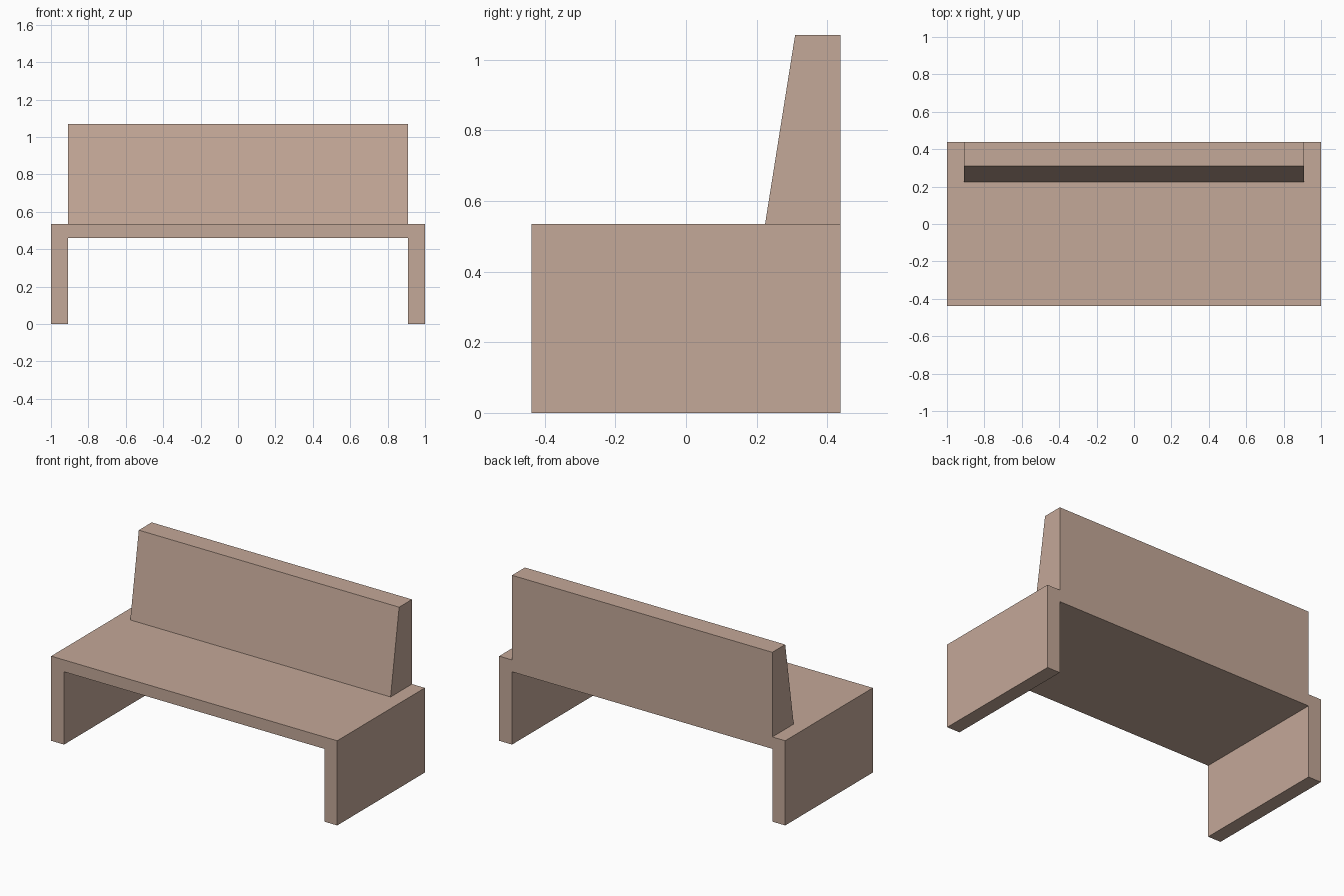
import bpy
import bmesh
from mathutils import Vector

if "Cube" in bpy.data.objects:
    bpy.data.objects.remove(bpy.data.objects["Cube"])

HALF_DEPTH = 0.4375
SEAT_TOP = 0.535
LEG_INNER = 0.91

# One warm stone colour for the whole bench
stone = bpy.data.materials.new("warm stone")
stone.diffuse_color = (0.552, 0.392, 0.314, 1.0)
stone.use_nodes = True
stone.node_tree.nodes["Principled BSDF"].inputs["Base Color"].default_value = stone.diffuse_color


def prism(name, profile, direction):
    """Extrude a closed flat profile along a direction into a solid."""
    bm = bmesh.new()
    face = bm.faces.new([bm.verts.new(p) for p in profile])
    ext = bmesh.ops.extrude_face_region(bm, geom=[face], use_keep_orig=True)
    verts = [g for g in ext["geom"] if isinstance(g, bmesh.types.BMVert)]
    bmesh.ops.translate(bm, verts=verts, vec=Vector(direction))
    bmesh.ops.recalc_face_normals(bm, faces=bm.faces)
    mesh = bpy.data.meshes.new(name)
    bm.to_mesh(mesh)
    bm.free()
    mesh.materials.append(stone)
    obj = bpy.data.objects.new(name, mesh)
    bpy.context.collection.objects.link(obj)
    return obj


# Seat slab with the two slab legs, as one bridge-shaped profile
half = [(LEG_INNER, 0.46), (LEG_INNER, 0), (1, 0), (1, SEAT_TOP)]
outline = half + [(-x, z) for x, z in reversed(half)]
prism("seat_and_legs", [(x, -HALF_DEPTH, z) for x, z in outline],
      (0, 2 * HALF_DEPTH, 0))

# Backrest: sloped front, upright back flush with the seat
side = [(0.224, SEAT_TOP), (HALF_DEPTH, SEAT_TOP), (HALF_DEPTH, 1.07), (0.309, 1.07)]
prism("backrest", [(-LEG_INNER, y, z) for y, z in side], (2 * LEG_INNER, 0, 0))
